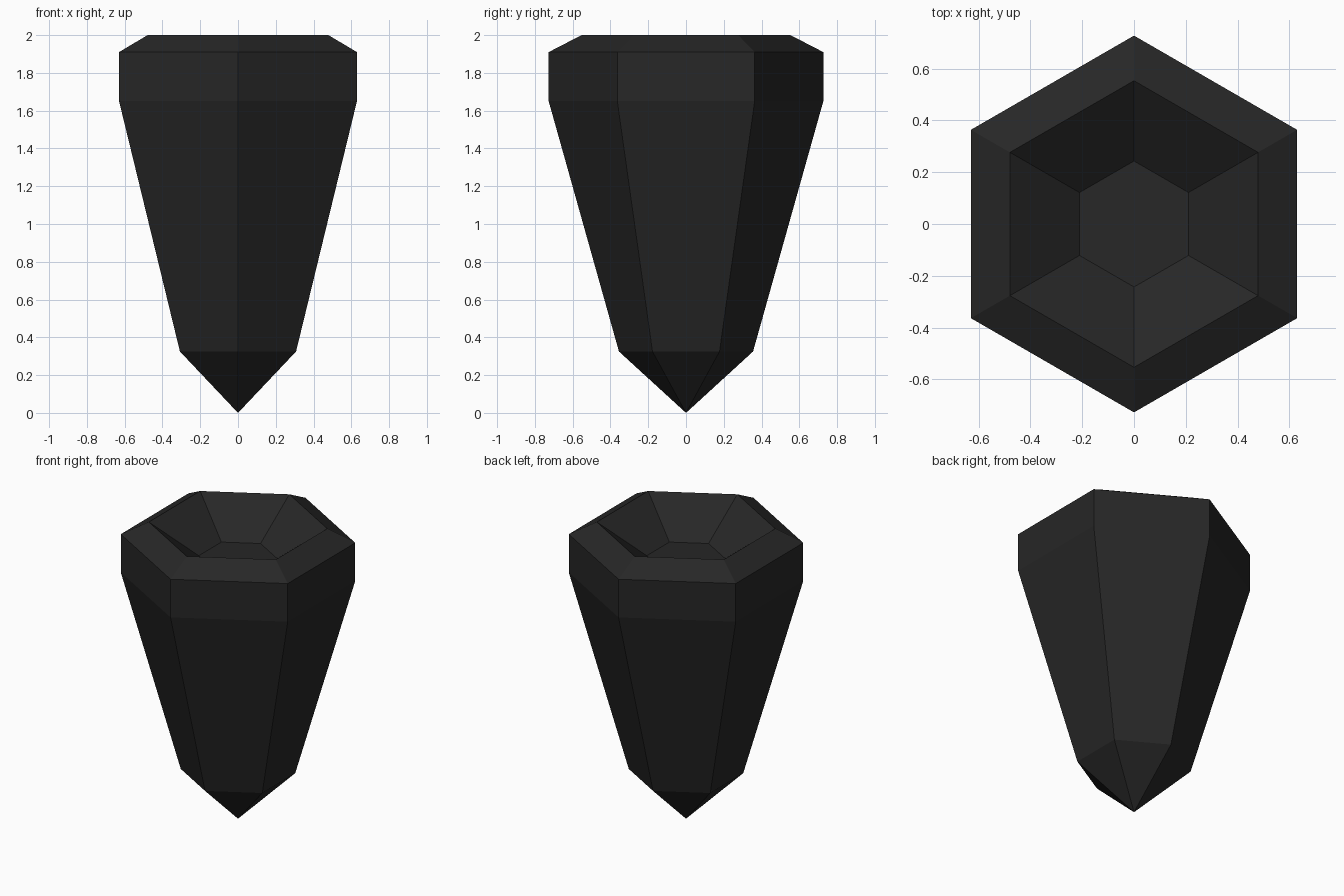
import bpy, bmesh, math

if "Cube" in bpy.data.objects:
    bpy.data.objects.remove(bpy.data.objects["Cube"])

SIDES = 6
# (radius, height) from the bottom tip, up the outside, over the rim, into the recess
TIP_Z = 0.0
PROFILE = [(0.355, 0.325), (0.727, 1.65), (0.727, 1.91), (0.553, 2.0), (0.243, 1.783)]

mat = bpy.data.materials.new("charcoal black")
mat.diffuse_color = (0.02, 0.02, 0.02, 1)
mat.use_nodes = True
mat.node_tree.nodes["Principled BSDF"].inputs["Base Color"].default_value = mat.diffuse_color

bm = bmesh.new()

# hexagonal rings with corners on the y axis
rings = []
for r, z in PROFILE:
    angles = [math.pi / 2 + math.tau * i / SIDES for i in range(SIDES)]
    rings.append([bm.verts.new((r * math.cos(a), r * math.sin(a), z)) for a in angles])

# pointed tip and bands of facets
tip = bm.verts.new((0, 0, TIP_Z))
for i in range(SIDES):
    j = (i + 1) % SIDES
    bm.faces.new((tip, rings[0][j], rings[0][i]))
    for low, high in zip(rings, rings[1:]):
        bm.faces.new((low[i], low[j], high[j], high[i]))

# flat recess floor
bm.faces.new(rings[-1])
bmesh.ops.recalc_face_normals(bm, faces=bm.faces)

mesh = bpy.data.meshes.new("faceted_spike")
bm.to_mesh(mesh)
bm.free()
mesh.materials.append(mat)
spike = bpy.data.objects.new("faceted_spike", mesh)
bpy.context.collection.objects.link(spike)
